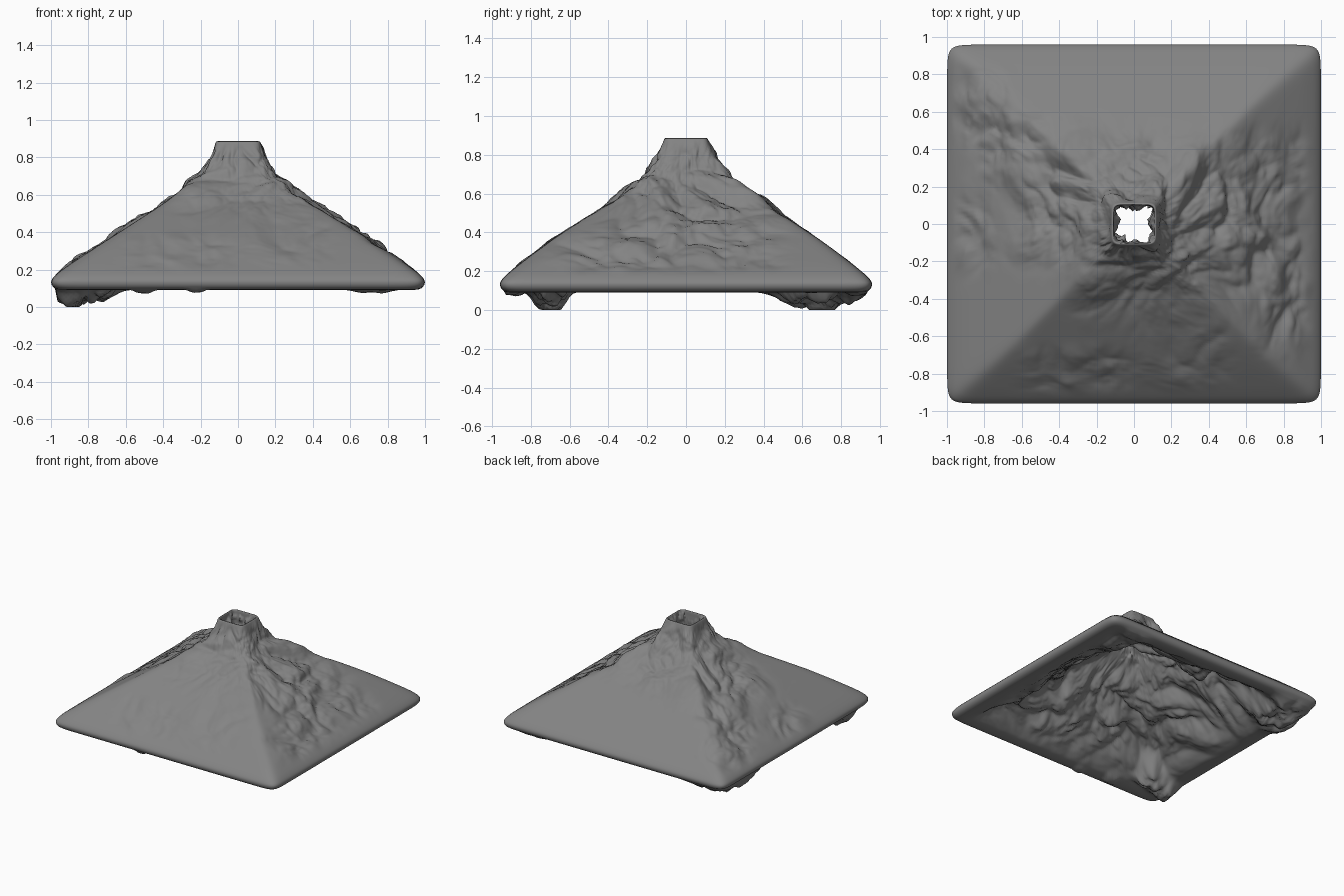
import bpy, bmesh, math
from mathutils import Vector, noise

if "Cube" in bpy.data.objects:
    bpy.data.objects.remove(bpy.data.objects["Cube"])

N = 352          # points round each square ring
# Profile (half-width, height): collar lip -> slope -> rounded rim -> hollow underside -> vent
OUTER = [(.108, .878), (.110, .886), (.117, .885), (.14, .83), (.17, .765), (.23, .69), (.33, .60),
         (.55, .455), (.76, .32), (.90, .228), (.965, .180), (.992, .152), (.999, .132),
         (.99, .108), (.965, .094)]
INNER = [(.92, .092), (.86, .104), (.77, .16), (.62, .265), (.42, .41), (.24, .54),
         (.15, .64), (.112, .72), (.102, .80), (.105, .865)]


def resample(pts, step):
    """Catmull-Rom resampling of the closed profile; keeps inside/outside parameter."""
    res, n = [], len(pts)
    for i in range(n):
        p = [Vector(pts[(i + k) % n]) for k in (-1, 0, 1, 2)]
        lim = (p[2] - p[1]).length
        m = max(1, round(lim / step))
        t1, t2 = (p[2] - p[0]) / 2, (p[3] - p[1]) / 2
        t1 = t1.normalized() * min(t1.length, lim)
        t2 = t2.normalized() * min(t2.length, lim)
        for j in range(m):
            t = j / m
            a, b = 2*t**3 - 3*t*t + 1, t**3 - 2*t*t + t
            c, d = -2*t**3 + 3*t*t, t**3 - t*t
            res.append((p[1]*a + t1*b + p[2]*c + t2*d, i >= len(OUTER) - 1))
    return res


def square_dir(i, n):
    """Point i on a unit square with rounded corners."""
    side, f = divmod(i * 4 / N, 1)
    x, y = [(1, 2*f - 1), (1 - 2*f, 1), (-1, 1 - 2*f), (2*f - 1, -1)][int(side)]
    k = (abs(x)**n + abs(y)**n) ** (-1 / n)
    return x * k, y * k


def smooth(a, b, v):
    t = min(1, max(0, (v - a) / (b - a)))
    return t * t * (3 - 2 * t)


def bump(x, y, cx, cy, sx, sy):
    return math.exp(-((x - cx) / sx)**4 - ((y - cy) / sy)**4)


# Eroded areas of the outer slopes: x, y, size x, size y, strength
ERODED = [(.5, 0, .42, .42, 1), (-.4, .15, .25, .35, 1), (-.85, .62, .16, .2, 1.1),
          (-.65, .4, .2, .2, .9), (-.88, -.05, .12, .2, .7), (0, .3, .3, .2, .8),
          (0, -.3, .3, .22, .5), (-.3, -.78, .3, .12, .4), (.25, -.65, .25, .2, .4),
          (.8, -.3, .15, .35, .8), (.75, .3, .2, .2, .7)]
# Lumps of rock hanging below the rim: x, y, size x, size y, depth
LUMPS = [(-.81, .67, .18, .22, .095), (-.80, -.70, .16, .10, .11), (.72, .70, .11, .22, .035),
         (-.50, -.86, .05, .05, .035), (-.22, -.91, .04, .05, .025)]


def rock(p, freq, octaves=4):
    """Blobby crags: warped billows cut by sharp creases, about -0.5..0.5."""
    q = p * freq
    q = q + 0.6 * noise.noise_vector(q * 0.8)
    v, amp = 0, .5
    for _ in range(octaves):
        v += amp * (2.4 * abs(noise.noise(q)) - .5)
        q = q * 2.1 + Vector((3.1, 1.7, 5.3))
        amp *= .4
    return v


# Mountain shell built as rings swept along the closed profile
profile = resample(OUTER + INNER, .0125)
bm = bmesh.new()
rings = []
for k, (p, inside) in enumerate(profile):
    a, b = profile[k - 1][0], profile[(k + 1) % len(profile)][0]
    t = (b - a).normalized()
    nr, nz = -t.y, t.x
    ys = 1 - .04 * smooth(.6, 1, p.x) - .06 * smooth(.2, .12, p.x)
    ring = []
    for i in range(N):
        dx, dy = square_dir(i, 7 + 22 * smooth(.12, .6, p.x))
        v = Vector((dx * p.x, dy * p.x * ys, p.y))
        if inside:
            # craggy cavern ceiling
            amp = smooth(.92, .6, p.x) * smooth(.1, .25, p.x)
            flat = Vector((v.x + 9, v.y + 2, v.z * .8))
            v.z -= .13 * amp * rock(flat, 3.0)
            # ragged vent
            if p.x < .2:
                rag = .45 * noise.noise(v * 17) + .15 * noise.noise(v * 45) - .02
                s = 1 + min(.03, rag) * smooth(.888, .85, p.y) * smooth(.2, .12, p.x)
                v.x *= s
                v.y *= s
            # hanging lumps
            for cx, cy, sx, sy, d in LUMPS:
                g = bump(v.x, v.y, cx, cy, sx, sy)
                if g > .01:
                    v.z -= g * (max(0, v.z - .12) * .8 + d * (.8 + .8 * rock(v, 7)))
        else:
            # gullies on the slopes
            nrm = Vector((dx * nr, dy * nr, nz))
            if nrm.z < 0:
                nrm = -nrm
            m = max(s * bump(v.x, v.y, cx, cy, sx, sy) for cx, cy, sx, sy, s in ERODED)
            m *= smooth(.99, .88, p.x) * smooth(.11, .2, p.x)
            v += nrm * (m * (.07 * rock(v, 3.6) - .008))
            # rough collar
            c = smooth(.3, .13, p.x) * smooth(.887, .80, p.y)
            v += nrm * (.03 * c * rock(Vector((v.x, v.y, v.z * .5)), 9, 3) - .004 * c)
        v.z = max(v.z, 0.0)
        v.x = min(1, max(-1, v.x))
        ring.append(bm.verts.new(v))
    rings.append(ring)

for k in range(len(rings)):
    r0, r1 = rings[k], rings[(k + 1) % len(rings)]
    for i in range(N):
        j = (i + 1) % N
        bm.faces.new((r0[i], r1[i], r1[j], r0[j]))
bmesh.ops.recalc_face_normals(bm, faces=bm.faces)
for f in bm.faces:
    f.smooth = True

mesh = bpy.data.meshes.new("volcano_shell")
bm.to_mesh(mesh)
bm.free()
mountain = bpy.data.objects.new("volcano_shell", mesh)
bpy.context.collection.objects.link(mountain)

# Dark grey rock
stone = bpy.data.materials.new("dark_rock")
stone.diffuse_color = (.23, .23, .23, 1)
stone.use_nodes = True
stone.node_tree.nodes["Principled BSDF"].inputs["Base Color"].default_value = stone.diffuse_color
mesh.materials.append(stone)
